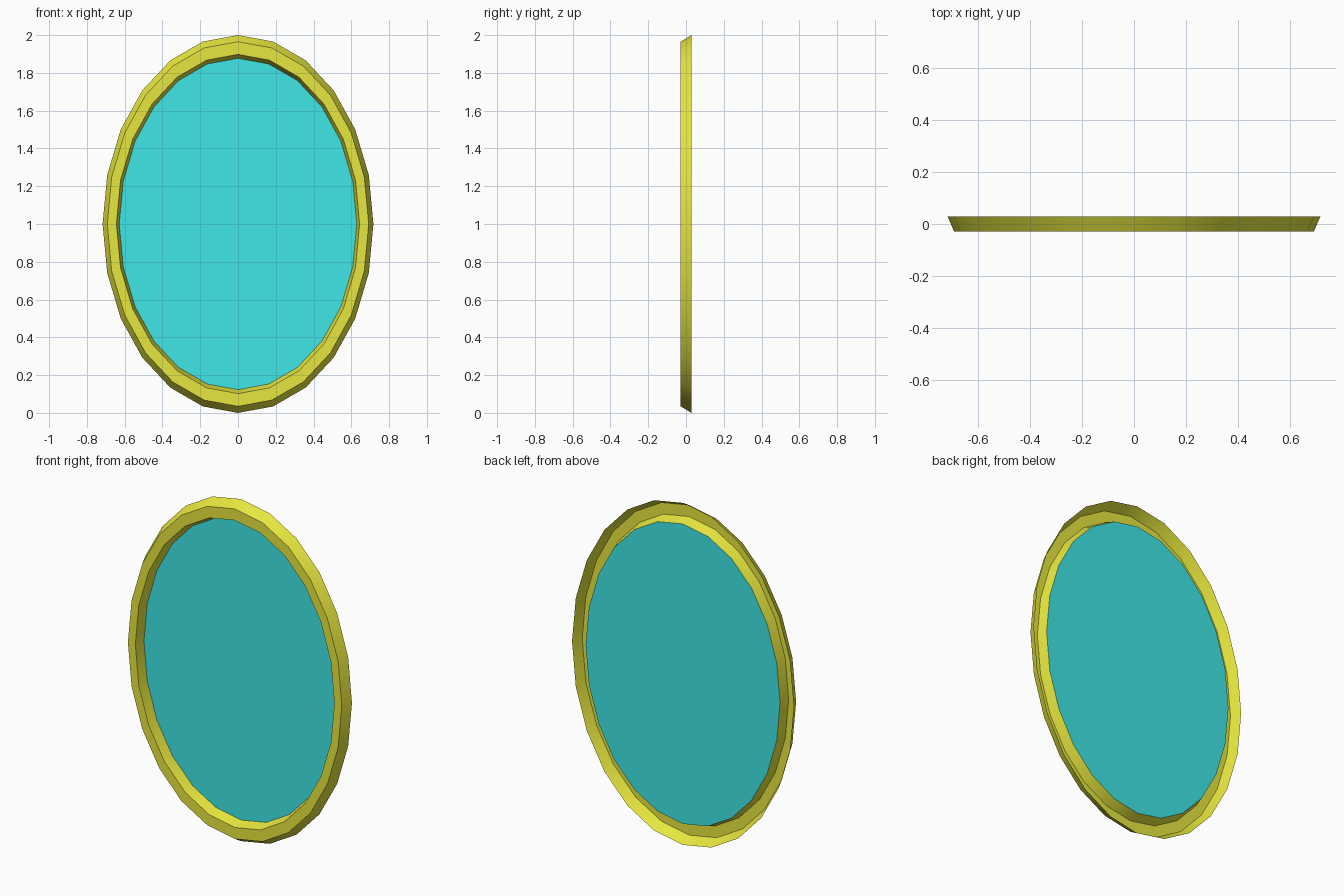
import bpy, bmesh, math

if "Cube" in bpy.data.objects:
    bpy.data.objects.remove(bpy.data.objects["Cube"])

SIDES = 24
RX, RZ, DEPTH = 0.717, 1.0, 0.029


def material(name, color):
    mat = bpy.data.materials.new(name)
    mat.diffuse_color = color
    mat.use_nodes = True
    mat.node_tree.nodes["Principled BSDF"].inputs["Base Color"].default_value = mat.diffuse_color
    return mat


def oval(bm, scale, y):
    """Ring of vertices on a scaled copy of the outer oval."""
    return [bm.verts.new((RX * scale * math.cos(a), y, 1 + RZ * scale * math.sin(a)))
            for a in (2 * math.pi * i / SIDES for i in range(SIDES))]


def finish(bm, name, mat):
    me = bpy.data.meshes.new(name)
    bm.to_mesh(me)
    bm.free()
    me.materials.append(mat)
    ob = bpy.data.objects.new(name, me)
    bpy.context.collection.objects.link(ob)
    bpy.ops.object.select_all(action='DESELECT')
    ob.select_set(True)
    bpy.context.view_layer.objects.active = ob
    bpy.ops.object.shade_smooth_by_angle(angle=math.radians(30))
    return ob


# Frame: bevelled channel, open at the back
bm = bmesh.new()
profile = [(1.0, DEPTH), (0.965, -DEPTH), (0.898, -DEPTH), (0.877, DEPTH)]
rings = [oval(bm, s, y) for s, y in profile]
for r0, r1 in zip(rings, rings[1:]):
    for i in range(SIDES):
        j = (i + 1) % SIDES
        bm.faces.new((r0[i], r1[i], r1[j], r0[j])).normal_update()
# outer wall must face outwards
if bm.faces[:][0].normal.x < 0:
    bmesh.ops.reverse_faces(bm, faces=bm.faces[:])
finish(bm, "mirror_frame", material("gold", (0.8, 0.8, 0.05, 1)))

# Glass: flat oval closing the frame's inner back edge
bm = bmesh.new()
bm.faces.new(oval(bm, 0.877, DEPTH))
finish(bm, "mirror_glass", material("glass", (0.05, 0.8, 0.8, 1)))
